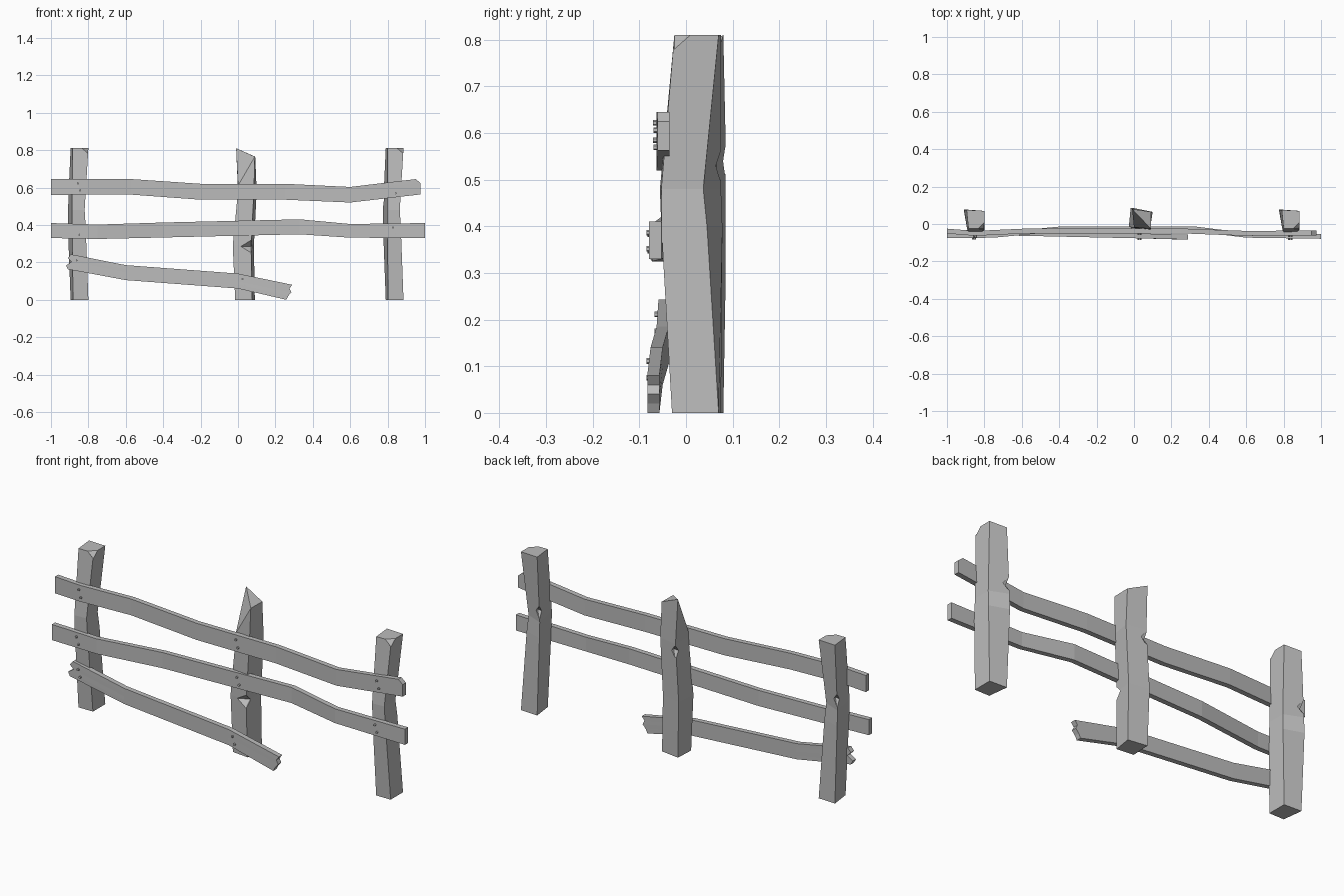
import bpy, bmesh
from mathutils import Matrix, Vector
from math import pi

if "Cube" in bpy.data.objects:
    bpy.data.objects.remove(bpy.data.objects["Cube"], do_unlink=True)

# Weathered wood colour
wood = bpy.data.materials.new("weathered_grey")
wood.use_nodes = True
GREY = (0.5, 0.5, 0.5, 1)
wood.diffuse_color = GREY
wood.node_tree.nodes["Principled BSDF"].inputs["Base Color"].default_value = GREY


def finish(bm, name):
    bmesh.ops.recalc_face_normals(bm, faces=bm.faces)
    mesh = bpy.data.meshes.new(name)
    bm.to_mesh(mesh)
    bm.free()
    mesh.materials.append(wood)
    obj = bpy.data.objects.new(name, mesh)
    bpy.context.collection.objects.link(obj)
    return obj


def loft(rings):
    """Skin square rings of corner points into a closed post."""
    bm = bmesh.new()
    loops = [[bm.verts.new(p) for p in ring] for ring in rings]
    for a, b in zip(loops, loops[1:]):
        for i in range(4):
            j = (i + 1) % 4
            bm.faces.new((a[i], a[j], b[j], b[i]))
    bm.faces.new(loops[0])
    t = loops[-1]
    bm.faces.new((t[0], t[1], t[3]))
    bm.faces.new((t[1], t[2], t[3]))
    return bm


def chip(obj, centre, size, turn=0):
    """Knock an octahedral chip out of a post."""
    bm = bmesh.new()
    belt = [bm.verts.new(p) for p in ((1, 0, 0), (0, 1, 0), (-1, 0, 0), (0, -1, 0))]
    for z in (1, -1):
        tip = bm.verts.new((0, 0, z))
        for i in range(4):
            bm.faces.new((belt[i], belt[(i + 1) % 4], tip))
    bm.transform(Matrix.Translation(centre) @ Matrix.Rotation(turn, 4, "Z")
                 @ Matrix.Diagonal((*size, 1)))
    cutter = finish(bm, "chip_cutter")
    cutter.hide_render = True
    mod = obj.modifiers.new("chip", "BOOLEAN")
    mod.operation, mod.solver, mod.object = "DIFFERENCE", "EXACT", cutter
    graph = bpy.context.evaluated_depsgraph_get()
    mesh = bpy.data.meshes.new_from_object(obj.evaluated_get(graph))
    obj.modifiers.clear()
    obj.data = mesh
    bpy.data.objects.remove(cutter, do_unlink=True)


# Outer posts: bent forward at mid height, chipped at one edge and one top corner
outer = [
    (0, ((-.032, -.03), (.05, -.03), (.05, .07), (-.045, .075))),
    (.40, ((-.037, -.053), (.035, -.053), (.035, .045), (-.06, .078))),
    (.48, ((-.037, -.056), (.03, -.053), (.03, .037), (-.06, .075))),
    (.81, ((-.035, -.025), (.05, -.025), (.05, .07), (-.045, .075))),
]
for name, px in (("right_post", -.85), ("left_post", .835)):
    post = finish(loft([[(px + x, y, z) for x, y in ring] for z, ring in outer]), name)
    chip(post, (px - .058, .077, .53), (.03, .04, .035), pi / 4)
    chip(post, (px + .05, -.025, .81), (.034, .034, .032))

# Middle post: slanted broken top and two chips
middle = [
    [(-.015, -.02, 0), (.075, -.03, 0), (.09, .065, 0), (-.01, .08, 0)],
    [(-.028, -.02, .29), (.07, -.035, .29), (.085, .065, .29), (-.018, .085, .29)],
    [(0, -.02, .58), (.085, -.03, .58), (.1, .065, .58), (0, .085, .58)],
    [(0, -.018, .61), (.09, -.025, .765), (.092, .065, .765), (-.01, .08, .81)],
]
post = finish(loft(middle), "middle_post")
chip(post, (0, .088, .54), (.03, .04, .035), pi / 4)
chip(post, (.07, -.036, .285), (.075, .035, .035))


def rail(name, stations, start=(0, 0), end=(0, 0), half=.013):
    """Bent plank; start and end give the ragged x offsets from bottom to top."""
    rows = len(start)
    bm = bmesh.new()
    grids = []
    for side in (-half, half):
        grid = []
        for k, (x, y, low, high) in enumerate(stations):
            jag = start if k == 0 else end if k == len(stations) - 1 else (0,) * rows
            grid.append([bm.verts.new((x + jag[r], y + side, low + (high - low) * r / (rows - 1)))
                         for r in range(rows)])
        grids.append(grid)
    front, back = grids
    for g in grids:
        for a, b in zip(g, g[1:]):
            for r in range(rows - 1):
                bm.faces.new((a[r], b[r], b[r + 1], a[r + 1]))
    for k in range(len(stations) - 1):
        for r in (0, -1):
            bm.faces.new((front[k][r], front[k + 1][r], back[k + 1][r], back[k][r]))
    for k in (0, -1):
        for r in range(rows - 1):
            bm.faces.new((front[k][r], front[k][r + 1], back[k][r + 1], back[k][r]))
    return finish(bm, name)


def nails(name, stations, places, half=.013):
    """Pairs of nail heads standing out of a rail's front."""
    bm = bmesh.new()
    for x in places:
        a, b = next((a, b) for a, b in zip(stations, stations[1:]) if a[0] <= x <= b[0])
        t = (x - a[0]) / (b[0] - a[0])
        _, y, low, high = Vector(a).lerp(Vector(b), t)
        for dx, f in ((-.006, .72), (.006, .27)):
            spot = Matrix.Translation((x + dx, y - half - .002, low + (high - low) * f))
            bmesh.ops.create_cone(bm, cap_ends=True, segments=6, radius1=.006, radius2=.006,
                                  depth=.012, matrix=spot @ Matrix.Rotation(pi / 2, 4, "X"))
    finish(bm, name)


# Rails: x, y, bottom, top at each bend
top = [(-1, -.038, .56, .645), (-.85, -.05, .562, .645), (-.57, -.037, .562, .645),
       (-.2, -.037, .535, .62), (.25, -.037, .535, .62), (.6, -.05, .52, .603),
       (.975, -.048, .563, .645)]
mid = [(-1, -.063, .33, .41), (-.75, -.06, .325, .402), (-.4, -.027, .333, .413),
       (.33, -.027, .35, .43), (.6, -.06, .332, .405), (1, -.066, .33, .41)]
low = [(-.905, -.046, .163, .243), (-.6, -.05, .105, .185),
       (0, -.063, .06, .14), (.28, -.07, 0, .08)]
rail("top_rail", top, (0,) * 5, (0, 0, 0, 0, -.025))
rail("middle_rail", mid)
rail("broken_bottom_rail", low, (-.005, -.015, .015, -.005, .012),
     (-.022, -.012, .005, -.005, .01))

# Nail heads where rails cross the posts
nails("top_rail_nails", top, (-.85, .03, .835))
nails("middle_rail_nails", mid, (-.855, .03, .835))
nails("bottom_rail_nails", low, (-.855, .03))
